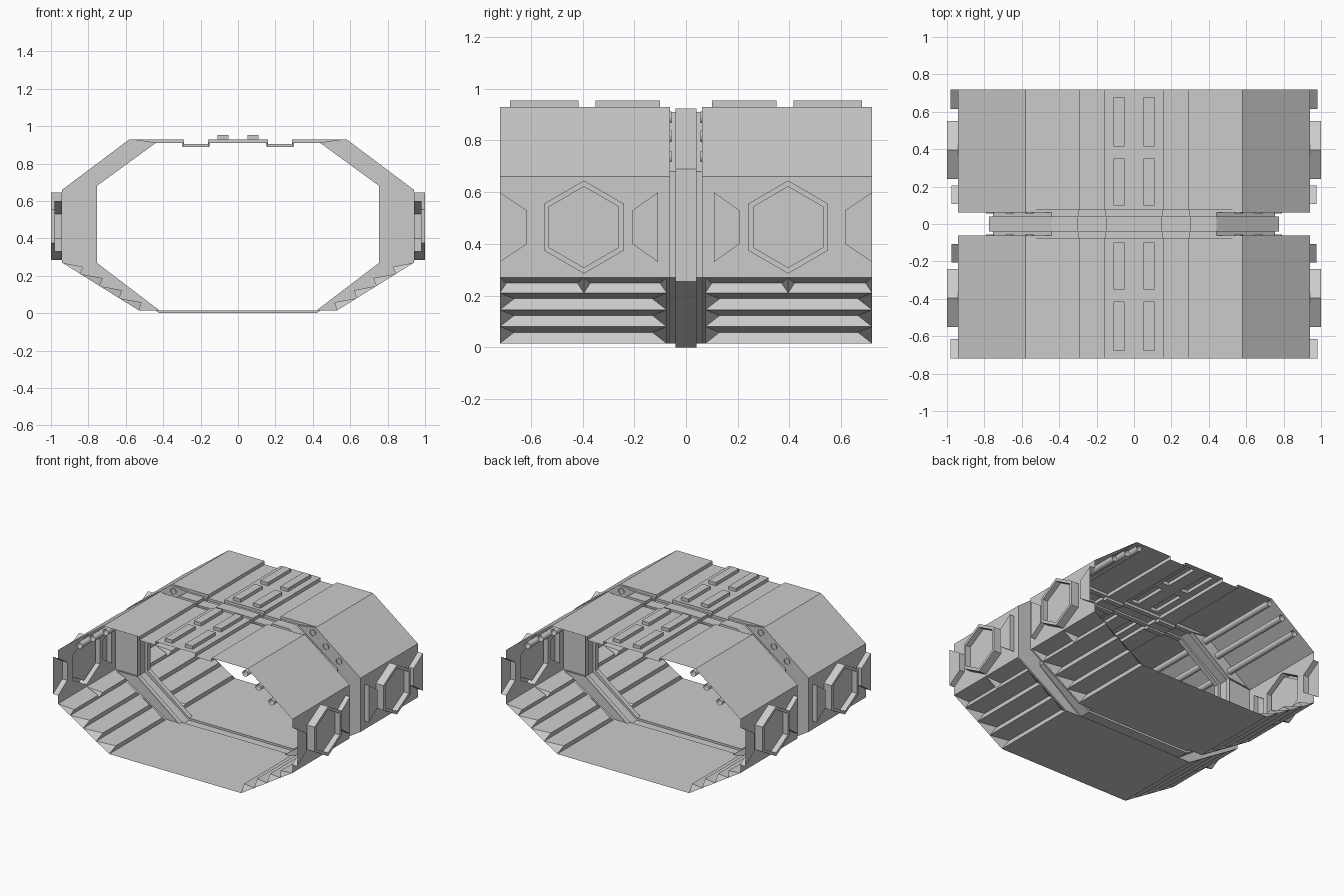
import bpy, bmesh, math
from mathutils import Vector

if "Cube" in bpy.data.objects:
    bpy.data.objects.remove(bpy.data.objects["Cube"])

Y0, Y1, YC = 0.075, 0.72, 0.395     # bay start, bay end, bay centre


def finish(name, bm):
    """One quadrant (x>0, y>0) mirrored across x and y."""
    bmesh.ops.remove_doubles(bm, verts=bm.verts, dist=0.0002)
    bmesh.ops.recalc_face_normals(bm, faces=bm.faces)
    me = bpy.data.meshes.new(name)
    bm.to_mesh(me)
    bm.free()
    ob = bpy.data.objects.new(name, me)
    bpy.context.collection.objects.link(ob)
    m = ob.modifiers.new("mirror", 'MIRROR')
    m.use_axis = (True, True, False)
    m.merge_threshold = 0.0005
    return ob


def face(bm, pts):
    return bm.faces.new([bm.verts.new(p) for p in pts])


def strip(bm, a, b, closed=False):
    """Quads between two equally long point lists."""
    n = len(a)
    for i in range(n if closed else n - 1):
        j = (i + 1) % n
        face(bm, [a[i], a[j], b[j], b[i]])


def panel(bm, outline, holes, place):
    """Flat sheet with holes; place maps (u, v) to 3D."""
    edges = []
    for loop in [outline] + holes:
        vs = [bm.verts.new(place(u, v, 0)) for u, v in loop]
        edges += [bm.edges.new((vs[i], vs[i - 1])) for i in range(len(vs))]
    bmesh.ops.triangle_fill(bm, use_beauty=True, use_dissolve=False, edges=edges)


def tray(bm, loop, depth, place):
    """Hollow pocket pushed out of a hole."""
    top = [place(u, v, depth) for u, v in loop]
    strip(bm, [place(u, v, 0) for u, v in loop], top, True)
    face(bm, top)


def at(profile, y):
    return [Vector((x, y, z)) for x, z in profile]


# half cross-sections, roof centre to floor centre
OUTER = [(0, .93), (.16, .93), (.16, .905), (.29, .905), (.29, .93),
         (.58, .93), (.94, .66), (.94, .27), (.53, .015), (0, .015)]
INNER = [(0, .91), (.155, .91), (.155, .888), (.295, .888), (.295, .91),
         (.44, .91), (.755, .68), (.755, .27), (.42, .015), (0, .015)]
RIB = [(0, .923), (.15, .923), (.15, .9), (.3, .9), (.3, .923),
       (.44, .923), (.775, .69), (.775, .255), (.42, 0), (0, 0)]

# roof side strips, grooves and upper slopes
bm = bmesh.new()
strip(bm, at(OUTER[1:7], Y0), at(OUTER[1:7], Y1))
finish("roof_shell", bm)

# roof centre strip with hollow raised bars
bm = bmesh.new()
roof = lambda u, v, d: (u, v, .93 + d)
bars = [[(.05, a), (.11, a), (.11, b), (.05, b)] for a, b in ((.1, .35), (.415, .68))]
panel(bm, [(0, Y0), (.16, Y0), (.16, Y1), (0, Y1)], bars, roof)
for bar in bars:
    tray(bm, bar, .024, roof)
finish("roof_centre_bars", bm)

# side wall with hexagon and part-hexagon pockets
bm = bmesh.new()
wall = lambda u, v, d: (.94 + d, u, v)
hexa = [(YC, .645), (YC + .155, .555), (YC + .155, .375),
        (YC, .285), (YC - .155, .375), (YC - .155, .555)]
hex_in = [(YC + (u - YC) * .87, .465 + (v - .465) * .87) for u, v in hexa]
notch = [(Y1, .33), (.615, .4), (.615, .53), (Y1, .6)]
pocket = [(.108, .6), (.207, .53), (.207, .4), (.108, .33)]
panel(bm, [(Y0, .27), (Y1, .27)] + notch + [(Y1, .66), (Y0, .66)],
      [hexa, pocket], wall)
tray(bm, pocket, .035, wall)
strip(bm, [wall(*p, 0) for p in notch], [wall(*p, .04) for p in notch])
face(bm, [wall(*p, .04) for p in notch])
strip(bm, [wall(*p, 0) for p in hexa], [wall(*p, .06) for p in hexa], True)
strip(bm, [wall(*p, .06) for p in hexa], [wall(*p, .06) for p in hex_in], True)
strip(bm, [wall(*p, .06) for p in hex_in], [wall(*p, .02) for p in hex_in], True)
face(bm, [wall(*p, .02) for p in hex_in])
finish("side_wall", bm)

# lower slope louvres with tapered ends
bm = bmesh.new()
slope = lambda z: .53 + (z - .015) * .41 / .255
levels = [.015, .08, .145, .21, .27]
for k in range(4):
    za, zb = levels[k], levels[k + 1]
    spans = [(Y0, YC), (YC, Y1)] if k == 3 else [(Y0, Y1)]
    for a, b in spans:
        t = .025 if k == 3 else .055
        xa, xb, xp, zp = slope(za), slope(zb), slope(za) - .015, zb - .022
        A, B = Vector((xa, a, za)), Vector((xa, b, za))
        P, Q = Vector((xp, a + t, zp)), Vector((xp, b - t, zp))
        C, D = Vector((xb, a, zb)), Vector((xb, b, zb))
        face(bm, [A, B, Q, P])
        face(bm, [P, Q, D, C])
        face(bm, [A, P, C])
        face(bm, [B, D, Q])
finish("lower_louvres", bm)

# floor
bm = bmesh.new()
strip(bm, at(OUTER[8:], Y0), at(OUTER[8:], Y1))
finish("floor", bm)

# bulkhead frame; the big faces carry sunken panels
bm = bmesh.new()
o, n = at(OUTER, Y0), at(INNER, Y0)
for i in range(8):
    q = [o[i], o[i + 1], n[i + 1], n[i]]
    if i < 5:
        face(bm, q)
        continue
    f = face(bm, q)
    bmesh.ops.inset_individual(bm, faces=[f], thickness=.028, use_even_offset=True)
    r = bmesh.ops.extrude_discrete_faces(bm, faces=[f])["faces"][0]
    rim = list(f.verts) if f.is_valid else []
    for v in r.verts:
        v.co.y = .062
strip(bm, n, at(INNER, .04))
strip(bm, at(INNER, .04), at(RIB, .04))
finish("bulkhead_frame", bm)

# middle rib band
bm = bmesh.new()
strip(bm, at(RIB, .04), at(RIB, 0))
finish("middle_rib", bm)

# pipes running under the upper slopes
bm = bmesh.new()
for cx, cz in ((.56, .89), (.665, .817), (.77, .738)):
    ring = [(cx + .022 * math.cos(i * math.tau / 16),
             cz + .022 * math.sin(i * math.tau / 16)) for i in range(16)]
    strip(bm, at(ring, .056), at(ring, Y1), True)
for f in bm.faces:
    f.smooth = True
finish("ceiling_pipes", bm)
